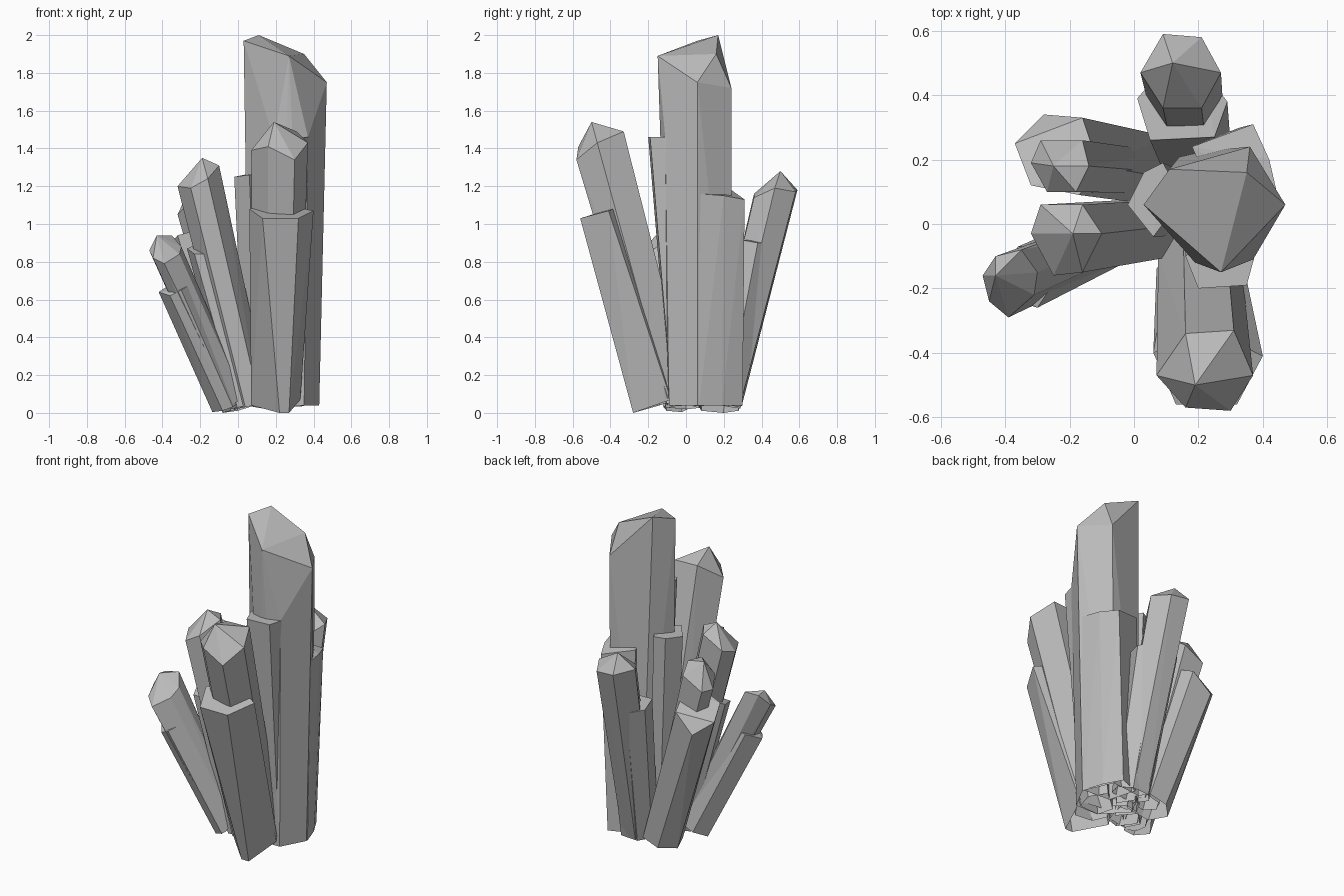
import bpy
import bmesh
from mathutils import Vector

default_cube = bpy.data.objects.get("Cube")
if default_cube:
    bpy.data.objects.remove(default_cube, do_unlink=True)

# One grey stone colour for the whole cluster
stone = bpy.data.materials.new("stone_grey")
stone.use_nodes = True
stone_colour = (0.5, 0.5, 0.5, 1)
stone.diffuse_color = stone_colour
stone.node_tree.nodes["Principled BSDF"].inputs["Base Color"].default_value = stone_colour


def hull_object(name, points):
    """Wrap the points in a convex, flat shaded stone that is open underneath."""
    mesh = bpy.data.meshes.new(name)
    shape = bmesh.new()
    for point in points:
        shape.verts.new(point)
    result = bmesh.ops.convex_hull(shape, input=shape.verts)
    spare = [item for item in result["geom_interior"] + result["geom_unused"]
             if isinstance(item, bmesh.types.BMVert)]
    bmesh.ops.delete(shape, geom=list(set(spare)), context="VERTS")
    bmesh.ops.recalc_face_normals(shape, faces=shape.faces)
    underside = [face for face in shape.faces if all(v.co.z < 0.2 for v in face.verts)]
    bmesh.ops.delete(shape, geom=underside, context="FACES")
    bmesh.ops.dissolve_limit(shape, angle_limit=0.03, verts=shape.verts, edges=shape.edges)
    shape.to_mesh(mesh)
    shape.free()
    mesh.materials.append(stone)
    crystal_object = bpy.data.objects.new(name, mesh)
    bpy.context.collection.objects.link(crystal_object)
    return crystal_object


def to_units(points):
    """Points are written in hundredths of a unit."""
    return [Vector(point) / 100 for point in points]


def crystal(name, shoulder, foot, taper=0.9, tips=(), lift=0.04):
    """Prism from a leaning foot to a shoulder ring, closed by optional tips."""
    ring = to_units(shoulder)
    middle = sum(ring, Vector()) / len(ring)
    root = Vector((foot[0] / 100, foot[1] / 100, lift))
    lean = (middle - root) / (middle.z - root.z)
    base = []
    for corner in ring:
        reach = (corner - middle) * taper
        reach.z = 0
        drop = lean.x * reach.x + lean.y * reach.y
        base.append(Vector((root.x + reach.x, root.y + reach.y, max(0, root.z - drop))))
    return hull_object(name, ring + base + to_units(tips))


# Tall main crystal: slanted crown above an upright shaft
main_crown = [(3, 6, 197), (11, 17, 200), (35, 16, 190), (36, 24, 172),
              (47, 6, 175), (27, -15, 189)]
main_waist = [(19, -12, 145), (37, -11, 146)]
main_foot = [(6, 5, 4), (15, 22, 4), (35, 24, 4), (43, 6, 4), (35, -9, 4), (20, -9, 4)]
hull_object("main_crystal", to_units(main_crown + main_waist + main_foot))

# Broken ledges growing along the main crystal
crystal("main_front_ledge",
        [(20, -20, 146), (35, -19, 146), (38, -8, 146), (30, 2, 146), (16, -10, 146)],
        foot=(27, 0), taper=0.9)
ledge_top = [(18, 24, 118), (37, 31, 113), (42, 20, 115), (45, 7, 116), (25, 8, 117)]
ledge_foot = [(20, 25, 4), (33, 30, 4), (39, 19, 4), (43, 7, 4), (25, 8, 4)]
hull_object("main_back_ledge", to_units(ledge_top + ledge_foot))
crystal("main_left_ledge",
        [(-2, 6, 125), (3, 16, 126), (9, 19, 127), (15, 8, 127), (6, -4, 126)],
        foot=(11, 8), taper=0.9)

# Front crystal leaning forward, with a broken slab against its front
crystal("front_crystal",
        [(7, -47, 139), (16, -34, 149), (31, -33, 149), (37, -47, 143),
         (30, -58, 134), (16, -57, 141)],
        foot=(21, -9), taper=0.85, tips=[(19, -50, 154)], lift=0.08)
slab_top = [(6, -40, 108), (13, -56, 103), (32, -56, 103), (40, -41, 107),
            (30, -36, 109), (14, -36, 109)]
slab_foot = [(7, -14, 4), (22, -28, 0), (27, -28, 0), (33, -8, 7), (12, -5, 7)]
hull_object("front_slab", to_units(slab_top + slab_foot))

# Back crystal and its sheath
crystal("back_crystal",
        [(9, 59, 118), (21, 58, 117), (27, 47, 119), (21, 36, 114), (9, 36, 116), (2, 47, 119)],
        foot=(19, 20), taper=0.8, tips=[(12, 50, 128)], lift=0.06)
crystal("back_sheath",
        [(1, 39, 91), (8, 47, 90), (22, 47, 90), (29, 38, 90), (25, 27, 92), (5, 26, 92)],
        foot=(19, 21), taper=0.8)

# Middle left crystal and its sheath
crystal("left_crystal",
        [(-29, 6, 123), (-16, 6, 130), (-10, -3, 131), (-16, -15, 124),
         (-25, -16, 119), (-32, -3, 120)],
        foot=(7, -1), taper=0.85, tips=[(-19, -3, 135)])
crystal("left_sheath",
        [(-27, 0, 87), (-23, -11, 84), (-12, -12, 84), (-9, 2, 87), (-20, 6, 90)],
        foot=(4, -2), taper=0.9)

# Low left crystal and its sheath
crystal("low_crystal",
        [(-47, -16, 86), (-43, -10, 93), (-35, -8, 94), (-30, -15, 88),
         (-31, -22, 84), (-39, -29, 79), (-45, -24, 82)],
        foot=(-3, -3), taper=0.8, tips=[(-43, -16, 94)], lift=0.06)
crystal("low_sheath",
        [(-42, -15, 64), (-36, -7, 68), (-27, -7, 70), (-24, -17, 69),
         (-30, -26, 65), (-36, -24, 62)],
        foot=(-5, -3), taper=0.9)

# Rear left crystal and its sheath
crystal("rear_left_crystal",
        [(-29, 26, 105), (-16, 26, 112), (-14, 18, 118), (-18, 10, 118),
         (-27, 10, 110), (-32, 19, 105)],
        foot=(5, 16), taper=0.8, tips=[(-25, 18, 120)], lift=0.06)
crystal("rear_left_sheath",
        [(-28, 34, 81), (-37, 25, 88), (-32, 12, 94), (-17, 9, 98), (-11, 18, 98), (-16, 33, 92)],
        foot=(4, 17), taper=0.9, lift=0.03)
